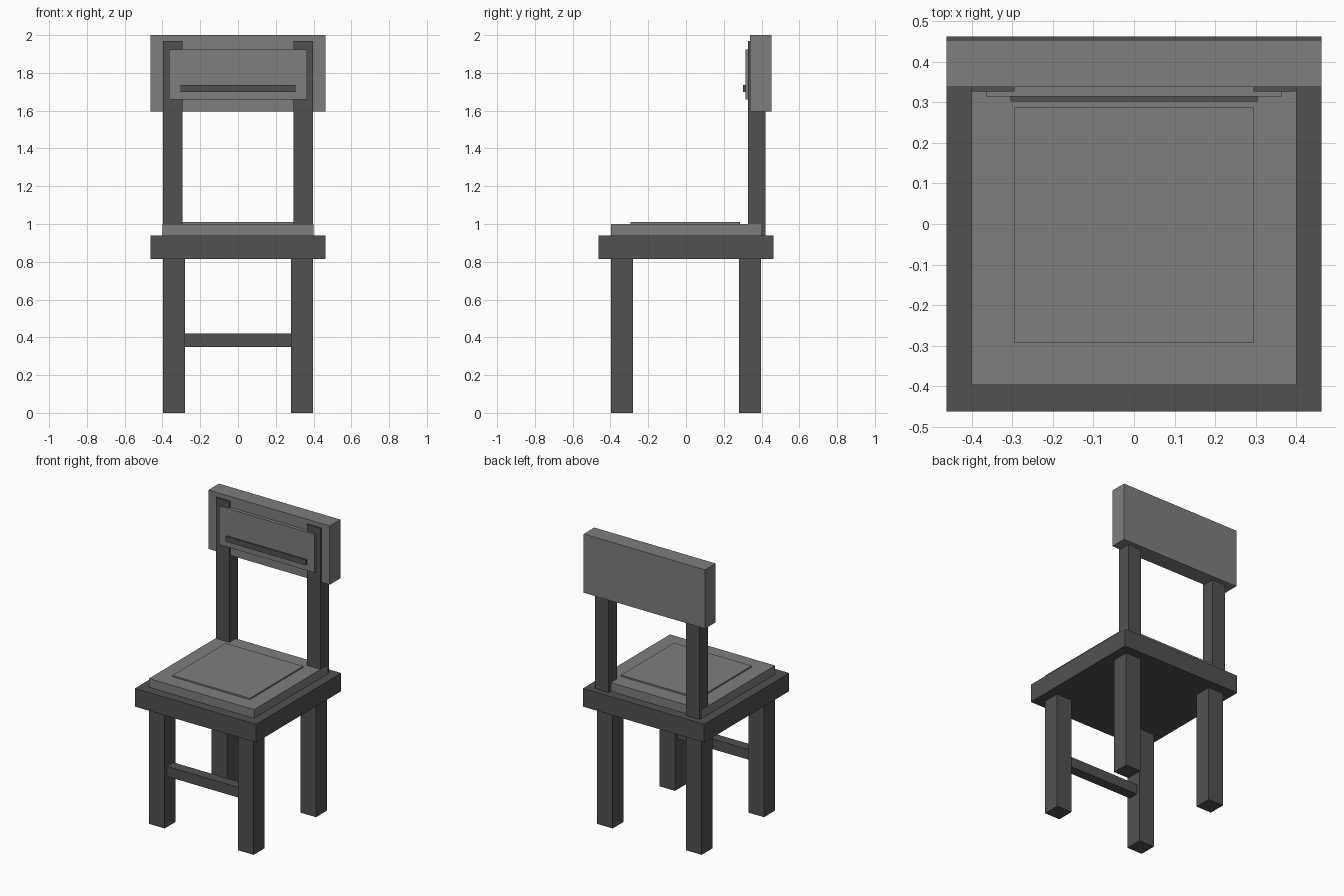
import bpy

# Remove the default cube
cube = bpy.data.objects.get("Cube")
if cube:
    bpy.data.objects.remove(cube, do_unlink=True)


def make_material(name, value):
    mat = bpy.data.materials.new(name)
    mat.use_nodes = True
    colour = (value, value, value, 1.0)
    mat.diffuse_color = colour
    bsdf = next(n for n in mat.node_tree.nodes if n.type == "BSDF_PRINCIPLED")
    bsdf.inputs["Base Color"].default_value = colour
    return mat


dark = make_material("dark grey", 0.083)
light = make_material("light grey", 0.21)


def box(name, x, y, z, mat):
    """Box from (low, high) ranges on each axis."""
    centre = [(a + b) / 2 for a, b in (x, y, z)]
    bpy.ops.mesh.primitive_cube_add(size=1, location=centre)
    obj = bpy.context.object
    obj.name = obj.data.name = name
    obj.scale = [b - a for a, b in (x, y, z)]
    bpy.ops.object.transform_apply(location=False, rotation=False, scale=True)
    obj.data.materials.append(mat)
    return obj


def wide(half):
    return (-half, half)


# Seat frame, cushion and raised centre pad
box("seat_frame", wide(0.462), wide(0.462), (0.815, 0.94), dark)
box("seat_cushion", wide(0.40), wide(0.397), (0.94, 1.0), light)
box("cushion_pad", wide(0.295), (-0.293, 0.287), (0.99, 1.01), light)

# Legs and back posts on both sides
for side, sign in (("left", 1), ("right", -1)):
    leg_x = sorted((sign * 0.28, sign * 0.398))
    post_x = sorted((sign * 0.295, sign * 0.398))
    box("front_leg_" + side, leg_x, (-0.398, -0.28), (0, 0.815), dark)
    box("back_leg_" + side, leg_x, (0.28, 0.398), (0, 0.815), dark)
    box("back_post_" + side, post_x, (0.327, 0.42), (0.94, 1.97), dark)

# Bar between the front legs
box("front_stretcher", wide(0.28), (-0.375, -0.305), (0.35, 0.42), dark)

# Backrest with its front panel and trim strip
box("backrest", wide(0.462), (0.338, 0.453), (1.595, 2.0), light)
box("backrest_panel", wide(0.364), (0.314, 0.338), (1.66, 1.925), light)
box("backrest_strip", wide(0.305), (0.302, 0.314), (1.70, 1.737), dark)
